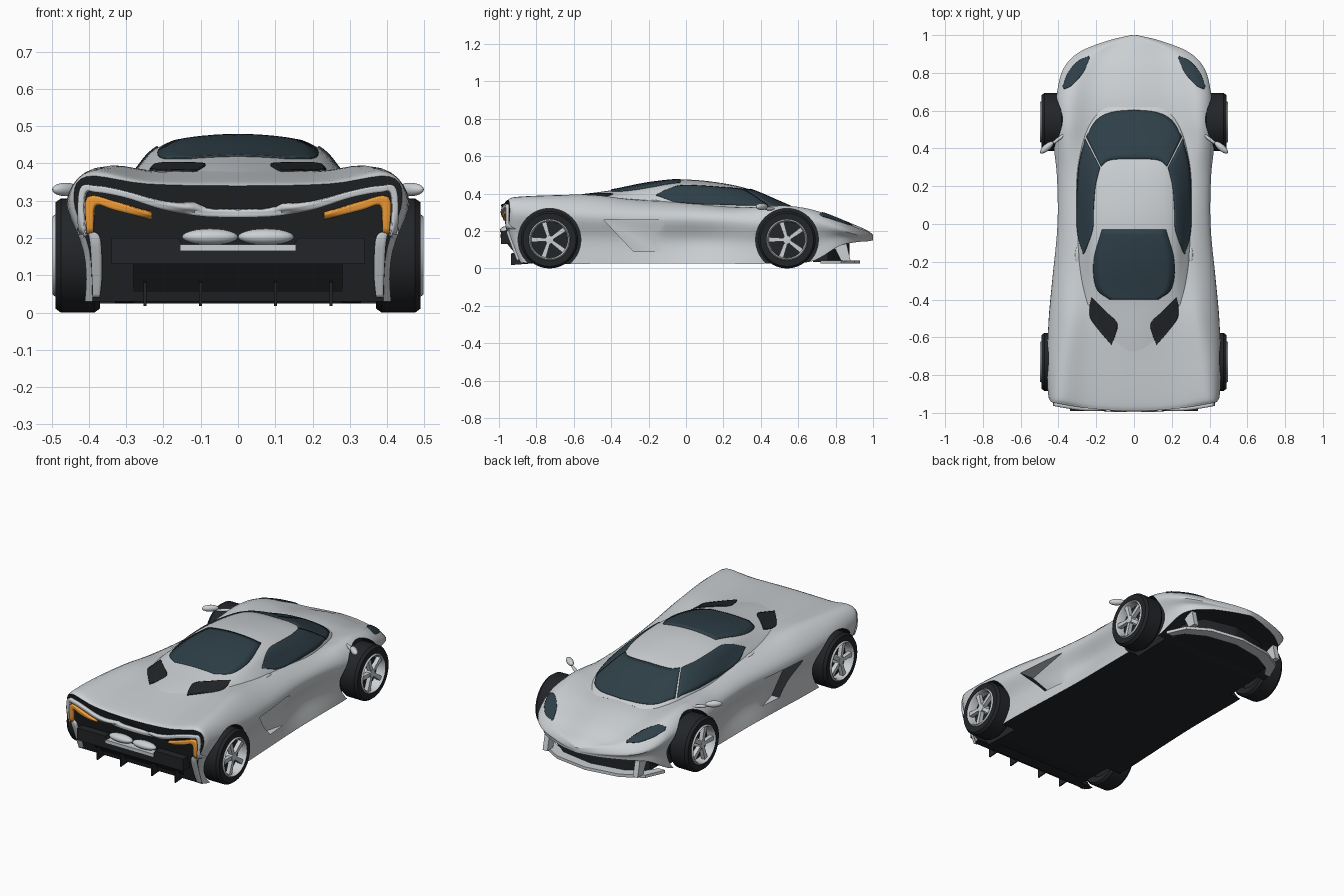
import bpy, bmesh, math
from mathutils import Vector, Matrix
from mathutils.bvhtree import BVHTree

if "Cube" in bpy.data.objects:
    bpy.data.objects.remove(bpy.data.objects["Cube"])

def material(name, *rgb):
    m = bpy.data.materials.new(name)
    m.diffuse_color = (*rgb, 1)
    m.use_nodes = True
    m.node_tree.nodes["Principled BSDF"].inputs["Base Color"].default_value = m.diffuse_color
    return m

PAINT, BLACK = material("silver_paint", .60, .63, .65), material("black_trim", .016, .018, .021)
GLASS, ORANGE = material("dark_glass", .028, .05, .065), material("orange_lamp", .85, .33, .04)
SHARP = math.radians(35)

def spline(pts, n):
    p = [Vector(q) for q in pts]
    p = [2 * p[0] - p[1]] + p + [2 * p[-1] - p[-2]]
    out = []
    for a, b, c, d in zip(p, p[1:], p[2:], p[3:]):
        for t in (k / n for k in range(n)):
            out.append(.5 * (2 * b + (c - a) * t + (2 * a - 5 * b + 4 * c - d) * t * t
                             + (3 * b - a - 3 * c + d) * t ** 3))
    return out + [p[-2]]

def make(name, verts, faces, mats, mirror=False, index=None, facing=None, thick=0):
    bm = bmesh.new()
    vs = [bm.verts.new(v) for v in verts]
    for i, f in enumerate(faces):
        bm.faces.new([vs[k] for k in f]).material_index = index[i] if index else 0
    bmesh.ops.remove_doubles(bm, verts=bm.verts, dist=1e-5)
    bmesh.ops.recalc_face_normals(bm, faces=bm.faces)
    if facing and sum(f.normal.dot(facing) * f.calc_area() for f in bm.faces) < 0:
        bmesh.ops.reverse_faces(bm, faces=bm.faces)
    me = bpy.data.meshes.new(name)
    bm.to_mesh(me)
    bm.free()
    me.shade_smooth()
    me.set_sharp_from_angle(angle=SHARP)
    ob = bpy.data.objects.new(name, me)
    bpy.context.collection.objects.link(ob)
    for m in mats:
        me.materials.append(m)
    if thick:
        s = ob.modifiers.new("thickness", 'SOLIDIFY')
        s.thickness, s.offset = thick, -1
    if mirror:
        ob.modifiers.new("mirror", 'MIRROR')
    return ob

def bend(x, y, z):
    # bow the tail outward in plan and tuck its lower edge in
    r = min(max((-y - .7) / .24, 0), 1)
    bow = .05 * (1 - (x / .45) ** 2) * min(max((z - .03) / .2, 0), 1)
    return y + r * r * (3 - 2 * r) * (.055 * min(max((.2 - z) / .17, 0), 1) - bow)

def loft(name, rows, section):
    verts, faces = [], []
    for r in spline(rows, 5):
        half = section(r)
        ring = spline(half + [(-x, z) for x, z in half[-2::-1]], 5)
        verts += [(x, bend(x, r[0], z), z) for x, z in ring]
    n = len(ring)
    for i in range(0, len(verts) - n, n):
        faces += [(i + j, i + (j + 1) % n, i + n + (j + 1) % n, i + n + j) for j in range(n)]
    index = [int(k % n == n - 1) for k in range(len(faces))] + [1, 0]
    faces += [tuple(range(n)), tuple(range(len(verts) - n, len(verts)))]
    return make(name, verts, faces, [PAINT, BLACK], index=index)

def lathe(name, profile, y, mats, slot=0, z=.153, seg=48):
    closed, n, verts, faces = profile[0][0] > 0, len(profile), [], []
    for s in range(seg):
        a, t = math.tau * s / seg, (s + 1) % seg
        verts += [(x, y + r * math.cos(a), z + r * math.sin(a)) for r, x in profile]
        for j in range(n if closed else n - 1):
            k = (j + 1) % n
            faces.append((s * n + j, s * n + k, t * n + k, t * n + j))
    return make(name, verts, faces, mats, True, [slot] * len(faces))

def prism(name, polys, axis, lo, hi, mat, mirror=True):
    verts, faces = [], []
    for poly in polys:
        o, n = len(verts), len(poly)
        verts += [(*p[:axis], t, *p[axis:]) for t in (lo, hi) for p in poly]
        faces += [tuple(range(o, o + n)), tuple(range(o + n, o + 2 * n))]
        faces += [(o + i, o + (i + 1) % n, o + n + (i + 1) % n, o + n + i) for i in range(n)]
    make(name, verts, faces, [mat], mirror)

def blob(name, loc, size, turn=0):
    bm = bmesh.new()
    bmesh.ops.create_uvsphere(bm, u_segments=20, v_segments=12, radius=1, matrix=Matrix.Translation(loc)
                              @ Matrix.Rotation(turn, 4, 'Z') @ Matrix.Diagonal((*size, 1)))
    bm.verts.index_update()
    make(name, [v.co.copy() for v in bm.verts], [[v.index for v in f.verts] for f in bm.faces], [PAINT], True)

def body_section(r):
    y, zb, wb, w, s, fx, f, v, c = r
    hollow = .022 * math.exp(-((y - .05) / .2) ** 2)   # door scallop
    return [(wb, zb), ((wb + w) * .48 - hollow, (zb + s) / 2), (w, s), (fx, f), (fx * .6, v), (0, c)]

# Lower body: y, floor z, sill half-width, widest half-width and z, fender crown x and z, valley z, centre z
body = loft("body_shell", [
    (-.94, .03, .39, .44, .30, .405, .365, .345, .34), (-.90, .03, .41, .455, .30, .395, .38, .355, .352),
    (-.73, .025, .42, .46, .30, .38, .388, .37, .372), (-.5, .025, .42, .45, .29, .35, .388, .38, .39),
    (-.28, .025, .41, .43, .28, .34, .36, .37, .38), (0, .025, .40, .405, .27, .33, .34, .36, .38),
    (.25, .025, .40, .408, .26, .34, .322, .33, .35), (.42, .025, .40, .425, .25, .355, .33, .31, .32),
    (.54, .03, .39, .42, .26, .35, .335, .302, .312), (.68, .04, .38, .41, .255, .34, .313, .288, .30),
    (.82, .12, .34, .375, .215, .30, .262, .25, .265), (.91, .14, .25, .29, .185, .22, .217, .217, .23),
    (.97, .145, .12, .14, .17, .1, .195, .2, .203), (1.0, .15, .01, .015, .165, .01, .178, .18, .18)], body_section)
# Cabin: y, then base, shoulder and roof edge (x, z) and the centre z
cabin = loft("cabin", [
    (.62, .20, .28, .15, .295, .08, .303, .305), (.5, .26, .29, .23, .325, .13, .35, .357),
    (.35, .30, .30, .27, .352, .17, .41, .42), (.2, .315, .31, .28, .37, .19, .436, .455),
    (0, .315, .32, .28, .375, .2, .45, .475), (-.2, .315, .33, .27, .385, .19, .44, .457),
    (-.4, .30, .33, .25, .38, .17, .407, .418), (-.6, .28, .33, .22, .362, .13, .38, .39),
    (-.8, .2, .32, .16, .345, .1, .35, .355)], lambda r: [(r[1], r[2]), (r[3], r[4]), (r[5], r[6]), (0, r[7])])
# Wheel arches and side intakes cut into the body
AXLES = {"rear": -.73, "front": .54}
cutters = [lathe("arch_cutter", [(0, .33), (.168, .33), (.168, .6), (0, .6)], y, [PAINT, BLACK], 1)
           for y in AXLES.values()]
wedge = [(x, y, z) for z, back, front, w in ((.09, -.28, -.10, .402), (.26, -.44, -.12, .413))
         for x, y in ((w, front), (.6, front), (.6, back), (.355, back))]
cutters.append(make("intake_cutter", wedge, [(0, 1, 2, 3), (4, 5, 6, 7), (0, 1, 5, 4), (1, 2, 6, 5),
               (2, 3, 7, 6), (3, 0, 4, 7)], [PAINT, BLACK], True, [0, 0, 0, 0, 1, 0]))
bpy.context.view_layer.objects.active = body
for c in cutters:
    m = body.modifiers.new("cut", 'BOOLEAN')
    m.object, m.operation, m.solver = c, 'DIFFERENCE', 'EXACT'
    bpy.ops.object.modifier_apply(modifier=m.name)
    bpy.data.objects.remove(c)
body.data.shade_smooth()
body.data.set_sharp_from_angle(angle=SHARP)
# Surface used to lay glass, lamps and trim onto the bodywork
V, P = [], []
for ob in (body, cabin):
    P += [[len(V) + k for k in p.vertices] for p in ob.data.polygons]
    V += [v.co.copy() for v in ob.data.vertices]
tree = BVHTree.FromPolygons(V, P)

def panel(name, a, b, mat, top=True, lift=.005, mirror=True, m=10):
    a, b, verts, hits = spline(a, 6), spline(b, 6), [], {}
    d = Vector((0, 0, -1)) if top else Vector((0, 1, 0))
    for i in range(len(a)):
        for j in range(m + 1):
            u, v = a[i].lerp(b[i], j / m)
            hit = tree.ray_cast(Vector((u, v, 2) if top else (u, -2, v)), d)[0]
            if hit:
                hits[i, j] = len(verts)
                verts.append(hit - d * lift)
    quads = [[(i, j), (i + 1, j), (i + 1, j + 1), (i, j + 1)] for i, j in hits]
    faces = [[hits[k] for k in q] for q in quads if all(k in hits for k in q)]
    make(name, verts, faces, [mat], mirror, facing=-d, thick=lift + .003)

# Glass, headlamps and deck vents (x, y as seen from above)
panel("windscreen", [(0, .605), (.12, .592), (.2, .55), (.254, .462)],
      [(0, .345), (.08, .345), (.14, .335), (.175, .305)], GLASS)
panel("side_window", [(.26, .45), (.295, .3), (.305, .1), (.30, -.05), (.27, -.16)],
      [(.181, .30), (.205, .2), (.215, .08), (.22, -.03), (.262, -.15)], GLASS)
panel("rear_window", [(-.17, -.03), (-.215, -.2), (-.2, -.34), (-.13, -.4)],
      [(.17, -.03), (.215, -.2), (.2, -.34), (.13, -.4)], GLASS, mirror=False)
panel("headlamp", [(.235, .88), (.27, .80), (.33, .735), (.372, .715)],
      [(.24, .89), (.30, .86), (.35, .80), (.378, .73)], GLASS)
panel("deck_vent", [(.225, -.39), (.155, -.46), (.09, -.525), (.1, -.59), (.12, -.64)],
      [(.225, -.39), (.236, -.44), (.23, -.5), (.18, -.57), (.12, -.64)], BLACK)
# Tail frame and lamps (x, z as seen from behind)
panel("tail_frame", [(0, .275), (.1, .278), (.2, .295), (.3, .325), (.38, .34), (.425, .33), (.43, .21)],
      [(0, .255), (.1, .258), (.2, .275), (.3, .307), (.38, .322), (.412, .315), (.413, .21)], PAINT, False, .018, m=3)
panel("tail_corner", [(.425, .22), (.40, .205), (.392, .1), (.39, .04)],
      [(.40, .22), (.37, .20), (.365, .1), (.37, .04)], PAINT, False, .015, m=3)
panel("tail_lamp", [(.23, .262), (.33, .298), (.405, .308), (.406, .21)],
      [(.23, .248), (.33, .274), (.383, .286), (.388, .215)], ORANGE, False, .016, m=3)
# Rear bumper, diffuser and exhausts
bar = [(0, .13), (.34, .13), (.34, .2), (.16, .2), (.14, .165), (0, .165)]
prism("rear_bumper", [bar], 1, -.99, -.9, BLACK)
prism("diffuser", [[(-.87, .025), (-.955, .13), (-.85, .13), (-.8, .025)]], 0, -.28, .28, BLACK, False)
for x in (.1, .25):
    prism("diffuser_fin", [[(-.78, .03), (-.935, .018), (-.935, .08), (-.85, .1)]], 0, x - .004, x + .004, BLACK)
blob("exhaust", (.075, -.965, .203), (.075, .03, .022))
prism("exhaust_tray", [[(-.155, .165), (.155, .165), (.155, .182), (-.155, .182)]], 1, -.995, -.95, PAINT, False)
# Front bumper: dark mouth, splitter lip and fangs
prism("front_mouth", [[(0, .68), (.3, .68), (.3, .76), (.2, .84), (0, .875)]], 2, .035, .16, BLACK)
lip = [(0, .93), (.2, .9), (.32, .83), (.37, .72), (.33, .72), (.29, .78), (.18, .84), (0, .87)]
prism("splitter", [lip], 2, .025, .042, PAINT)
prism("bumper_fang", [[(.76, .18), (.85, .17), (.88, .04), (.83, .04)]], 0, .275, .305, PAINT)
# Wing mirrors and shoulder scoops
blob("mirror_head", (.462, .405, .33), (.045, .018, .018), -.7)
blob("mirror_arm", (.40, .45, .318), (.055, .009, .008), -.65)
blob("shoulder_scoop", (.30, -.17, .352), (.013, .05, .013))
# Wheels
for end, y in AXLES.items():
    lathe(end + "_tyre", [(.105, .38), (.142, .37), (.153, .385), (.153, .475), (.142, .49), (.108, .489)], y, [BLACK])
    lathe(end + "_rim", [(.096, .43), (.108, .43), (.11, .49), (.104, .498), (.097, .487)], y, [PAINT])
    lathe(end + "_brake_disc", [(0, .41), (.105, .41), (.105, .445), (0, .445)], y, [BLACK])
    lathe(end + "_hub", [(0, .44), (.024, .44), (.022, .488), (0, .491)], y, [PAINT])
    turns = [(math.cos(math.tau * k / 5 + .3), math.sin(math.tau * k / 5 + .3)) for k in range(5)]
    prism(end + "_spokes", [[(y + u * c - v * s, .153 + u * s + v * c) for u, v in
          ((-.009, .015), (.009, .015), (.013, .1), (-.013, .1))] for c, s in turns], 0, .462, .486, PAINT)
